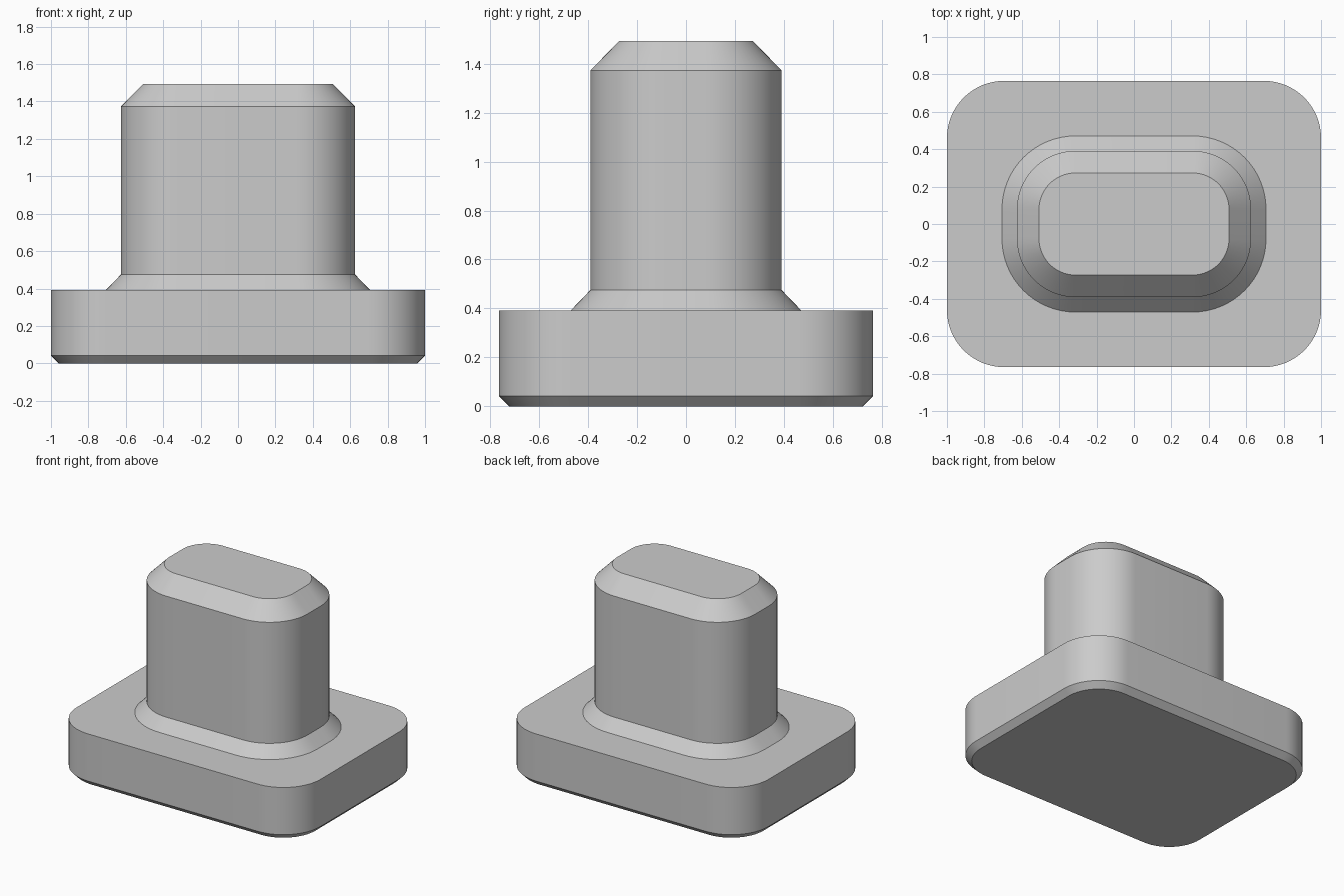
import bpy, bmesh, math

if "Cube" in bpy.data.objects:
    bpy.data.objects.remove(bpy.data.objects["Cube"], do_unlink=True)

# One plain grey for the whole block
grey = bpy.data.materials.new("plain grey")
grey.use_nodes = True
colour = (0.6, 0.6, 0.6, 1)
grey.diffuse_color = colour
grey.node_tree.nodes["Principled BSDF"].inputs["Base Color"].default_value = colour

CORNER_STEPS = 16


def rounded_ring(bm, core_x, core_y, radius, z):
    """Rounded rectangle: a core rectangle grown outwards by radius."""
    ring = []
    for quarter, (sx, sy) in enumerate([(1, 1), (-1, 1), (-1, -1), (1, -1)]):
        for i in range(CORNER_STEPS + 1):
            a = (quarter + i / CORNER_STEPS) * math.pi / 2
            ring.append(bm.verts.new((sx * core_x + radius * math.cos(a),
                                      sy * core_y + radius * math.sin(a), z)))
    return ring


def loft(name, sections, cap_bottom=False, cap_top=False):
    """Skin a stack of rounded rectangles, given as (core x, core y, radius, z)."""
    bm = bmesh.new()
    rings = [rounded_ring(bm, *s) for s in sections]
    for low, high in zip(rings, rings[1:]):
        for i in range(len(low)):
            j = (i + 1) % len(low)
            bm.faces.new((low[i], low[j], high[j], high[i]))
    if cap_bottom:
        bm.faces.new(rings[0][::-1])
    if cap_top:
        bm.faces.new(rings[-1])
    mesh = bpy.data.meshes.new(name)
    bm.to_mesh(mesh)
    bm.free()
    mesh.materials.append(grey)
    obj = bpy.data.objects.new(name, mesh)
    bpy.context.collection.objects.link(obj)
    bpy.ops.object.select_all(action="DESELECT")
    obj.select_set(True)
    bpy.context.view_layer.objects.active = obj
    bpy.ops.object.shade_smooth_by_angle(angle=math.radians(30))
    return obj


base_core = (0.695, 0.46)
post_core = (0.313, 0.078)
base_top = 0.392
foot = (*post_core, 0.393, base_top)

# Base slab: chamfered underside, flat top up to the foot of the post
loft("base", [(*base_core, 0.263, 0),
              (*base_core, 0.305, 0.042),
              (*base_core, 0.305, base_top),
              foot], cap_bottom=True)

# Post: flared foot, straight shaft, chamfered top
loft("post", [foot,
              (*post_core, 0.313, 0.475),
              (*post_core, 0.313, 1.373),
              (*post_core, 0.195, 1.493)], cap_top=True)
